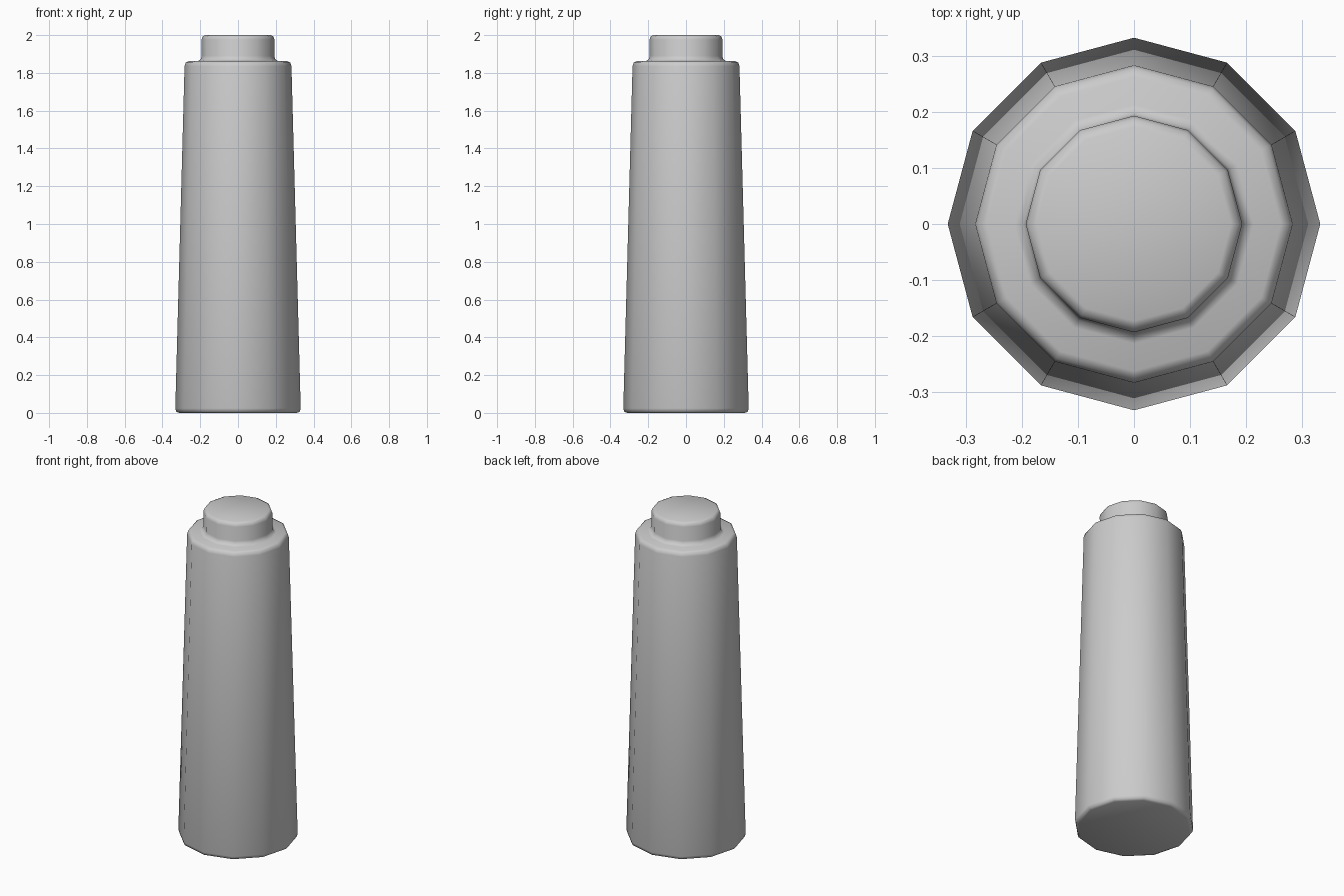
import bpy, bmesh
from math import cos, sin, pi

if "Cube" in bpy.data.objects:
    bpy.data.objects.remove(bpy.data.objects["Cube"])

SIDES = 12


def lathe(name, profile):
    """Revolve (radius, height) points around z and cap both ends."""
    bm = bmesh.new()
    rings = [[bm.verts.new((r * cos(2 * pi * i / SIDES), r * sin(2 * pi * i / SIDES), z))
              for i in range(SIDES)] for r, z in profile]
    for low, high in zip(rings, rings[1:]):
        for i in range(SIDES):
            j = (i + 1) % SIDES
            bm.faces.new((low[i], low[j], high[j], high[i]))
    bm.faces.new(rings[0][::-1])
    bm.faces.new(rings[-1])
    for f in bm.faces:
        f.smooth = True
    mesh = bpy.data.meshes.new(name)
    bm.to_mesh(mesh)
    bm.free()
    obj = bpy.data.objects.new(name, mesh)
    bpy.context.collection.objects.link(obj)
    return obj


# Tapered post: bevelled foot, rounded shoulder, flared neck and bevelled cap
lathe("tapered_post", [
    (0.312, 0.0), (0.327, 0.007), (0.332, 0.024),      # foot
    (0.283, 1.835), (0.277, 1.854), (0.262, 1.862),    # shoulder
    (0.213, 1.862), (0.198, 1.872), (0.192, 1.89),     # neck
    (0.193, 1.976), (0.187, 1.993), (0.173, 2.0),      # cap
])
